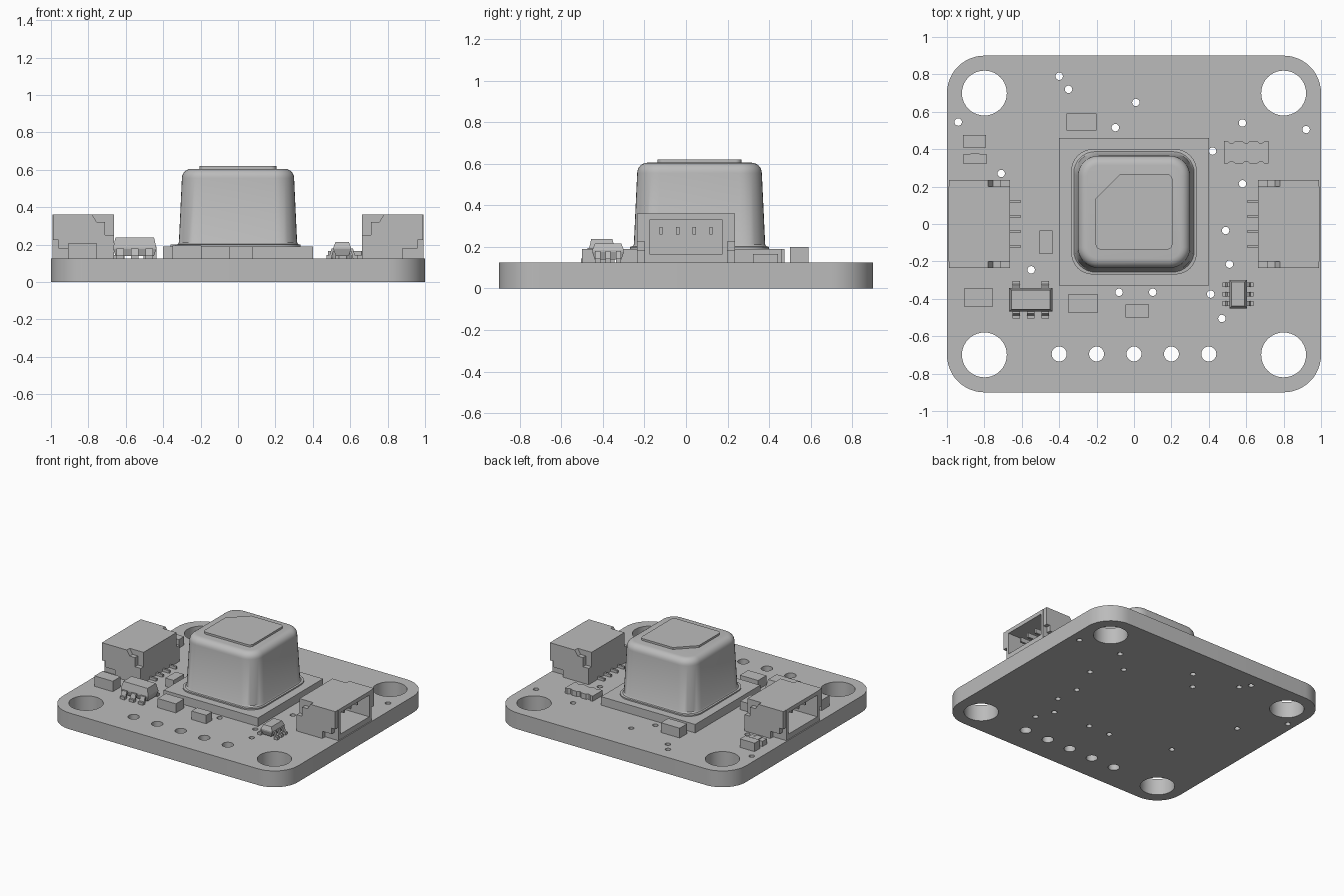
import bpy, bmesh, math
from mathutils import Vector

cube = bpy.data.objects.get("Cube")
if cube:
    bpy.data.objects.remove(cube, do_unlink=True)

GREY = (0.5, 0.5, 0.5, 1)
mat = bpy.data.materials.new("plain grey")
mat.use_nodes = True
mat.diffuse_color = GREY
mat.node_tree.nodes["Principled BSDF"].inputs["Base Color"].default_value = GREY

TOP = 0.125  # upper surface of the board


def finish(name, bm, smooth=False):
    bmesh.ops.recalc_face_normals(bm, faces=bm.faces)
    mesh = bpy.data.meshes.new(name)
    bm.to_mesh(mesh)
    bm.free()
    mesh.materials.append(mat)
    ob = bpy.data.objects.new(name, mesh)
    bpy.context.collection.objects.link(ob)
    if smooth:
        bpy.ops.object.select_all(action='DESELECT')
        ob.select_set(True)
        bpy.context.view_layer.objects.active = ob
        bpy.ops.object.shade_smooth_by_angle(angle=math.radians(35))
    return ob


def loft(bm, rings):
    """Bridge equal rings of points and cap both ends."""
    loops = [[bm.verts.new(p) for p in r] for r in rings]
    n = len(loops[0])
    for a, b in zip(loops, loops[1:]):
        for i in range(n):
            j = (i + 1) % n
            bm.faces.new((a[i], a[j], b[j], b[i]))
    bm.faces.new(loops[0])
    bm.faces.new(loops[-1])


def block(bm, x0, x1, y0, y1, z0, z1):
    rect = [(x0, y0), (x1, y0), (x1, y1), (x0, y1)]
    loft(bm, [[(x, y, z) for x, y in rect] for z in (z0, z1)])


def round_rect(hx, hy, r, steps=8):
    pts = []
    for k, (sx, sy) in enumerate(((1, 1), (-1, 1), (-1, -1), (1, -1))):
        for i in range(steps + 1):
            a = math.pi / 2 * (k + i / steps)
            pts.append((sx * (hx - r) + r * math.cos(a), sy * (hy - r) + r * math.sin(a)))
    return pts


def circle(x, y, r, n=32):
    return [(x + r * math.cos(math.tau * i / n), y + r * math.sin(math.tau * i / n)) for i in range(n)]


# Circuit board: one filled outline with mounting, header and via holes
loops = [round_rect(1, 0.9, 0.2, 12)]
loops += [circle(x, y, 0.12, 40) for x in (-0.8, 0.8) for y in (-0.7, 0.7)]
loops += [circle(0.2 * i, -0.695, 0.04) for i in range(-2, 3)]
vias = [(-.4, .79), (-.35, .72), (.01, .65), (-.1, .515), (-.94, .545), (.58, .54),
        (.92, .505), (.42, .39), (-.71, .27), (.58, .215), (.49, -.035), (.51, -.215),
        (-.55, -.245), (-.08, -.365), (.1, -.365), (.41, -.375), (.47, -.505)]
loops += [circle(x, y, 0.02, 16) for x, y in vias]
curve = bpy.data.curves.new("board_outline", 'CURVE')
curve.dimensions = '2D'
curve.fill_mode = 'BOTH'
curve.extrude = TOP / 2
for pts in loops:
    s = curve.splines.new('POLY')
    s.points.add(len(pts) - 1)
    for p, (x, y) in zip(s.points, pts):
        p.co = (x, y, 0, 1)
    s.use_cyclic_u = True
outline = bpy.data.objects.new("board_outline", curve)
bpy.context.collection.objects.link(outline)
flat = outline.evaluated_get(bpy.context.evaluated_depsgraph_get()).to_mesh()
bm = bmesh.new()
bm.from_mesh(flat)
bpy.data.objects.remove(outline, do_unlink=True)
bmesh.ops.remove_doubles(bm, verts=bm.verts, dist=1e-5)
bmesh.ops.translate(bm, verts=bm.verts, vec=(0, 0, TOP / 2))
finish("circuit_board", bm, True)

# Sensor: square base, drawn metal can with rounded edges, thin top label plate
CY = 0.065
bm = bmesh.new()
block(bm, -0.4, 0.4, CY - 0.395, CY + 0.395, TOP, 0.19)
finish("sensor_base", bm)

steps = [(0.335, 0.19), (0.335, 0.2), (0.322, 0.202), (0.316, 0.212)]
for i in range(7):
    a = math.pi / 2 * i / 6
    steps.append((0.25 + 0.05 * math.cos(a), 0.555 + 0.05 * math.sin(a)))
bm = bmesh.new()
loft(bm, [[(x, y + CY, z) for x, y in round_rect(h, h, min(0.115, h - 0.19))] for h, z in steps])
finish("sensor_can", bm, True)

plate = [p for p in round_rect(0.205, 0.202, 0.03) if not (p[0] < 0 and p[1] > 0)]
plate[9:9] = [(-0.075, 0.202), (-0.205, 0.072)]
bm = bmesh.new()
loft(bm, [[(x, y + CY, z) for x, y in plate] for z in (0.6, 0.62)])
finish("sensor_top_plate", bm, True)

# Side connectors: hollow shell, stepped cheeks, contacts and solder tails
cheek = [(0.99, 0.36), (0.78, 0.36), (0.755, 0.32), (0.71, 0.32), (0.71, 0.25), (0.662, 0.25),
         (0.662, TOP), (0.88, TOP), (0.88, 0.18), (0.96, 0.18), (0.96, 0.225), (0.99, 0.225)]


def yz_rect(x, hy, z0, z1):
    return [(x, -hy, z0), (x, hy, z0), (x, hy, z1), (x, -hy, z1)]


for side, s in (("left", 1), ("right", -1)):
    shell = bmesh.new()
    loft(shell, [yz_rect(0.662, 0.2, TOP, 0.36), yz_rect(0.992, 0.2, TOP, 0.36),
                 yz_rect(0.992, 0.175, 0.165, 0.33), yz_rect(0.71, 0.175, 0.165, 0.33)])
    for e in (-1, 1):
        loft(shell, [[(x, e * y, z) for x, z in cheek] for y in (0.2, 0.235)])
    pins = bmesh.new()
    for i in range(4):
        y = -0.12 + 0.08 * i
        block(pins, 0.71, 0.93, y - 0.008, y + 0.008, 0.26, 0.295)
        block(pins, 0.607, 0.662, y - 0.008, y + 0.008, TOP, 0.145)
    for name, bm in (("connector_shell", shell), ("connector_pins", pins)):
        bmesh.ops.scale(bm, verts=bm.verts, vec=(s, 1, 1))
        finish(side + "_" + name, bm)

# Plain chip capacitors: x0, x1, y0, y1, top
caps = [(-.36, -.2, .5, .59, .2), (-.91, -.755, -.44, -.345, .205),
        (-.35, -.195, -.475, -.375, .195), (-.045, .08, -.5, -.43, .19),
        (-.505, -.435, -.16, -.035, .19), (-.915, -.79, .41, .475, .19)]
for i, (x0, x1, y0, y1, z) in enumerate(caps, 1):
    bm = bmesh.new()
    block(bm, x0, x1, y0, y1, TOP, z)
    finish(f"chip_capacitor_{i}", bm)

# Small resistor with end terminals
bm = bmesh.new()
block(bm, -0.875, -0.825, 0.32, 0.377, TOP, 0.17)
for x in (-0.893, -0.807):
    block(bm, x - 0.019, x + 0.019, 0.322, 0.375, TOP, 0.165)
finish("chip_resistor", bm)

# Resistor array with scalloped long edges
bm = bmesh.new()
edge = []
for i in range(25):
    x = -0.118 + 0.236 * i / 24
    edge.append((x, 0.06 - 0.012 * max(0, -math.cos(math.tau * i / 8))))
ring = edge + [(x, -y) for x, y in reversed(edge)]
loft(bm, [[(x + 0.6, y + 0.383, z) for x, y in ring] for z in (TOP, 0.165)])
finish("resistor_array", bm)

# Gull-wing chips: bevelled body with bent legs
LEG = [(-.01, .18), (.014, .18), (.024, .145), (.04, .145), (.04, TOP),
       (.014, TOP), (.006, .163), (-.01, .163)]


def gull_chip(name, centre, hx, hy, top, legs, width):
    cx, cy = centre
    bm = bmesh.new()
    sizes = [(0.012, 0.14), (0, 0.175), (0, 0.185), (0.012, top)]
    loft(bm, [[(cx + sx * (hx - d), cy + sy * (hy - d), z)
               for sx, sy in ((-1, -1), (1, -1), (1, 1), (-1, 1))] for d, z in sizes])
    finish(name + "_body", bm)
    bm = bmesh.new()
    for (ox, oy), (dx, dy) in legs:
        out, across = Vector((dx, dy, 0)), Vector((-dy, dx, 0)) * width / 2
        root = Vector((cx + ox, cy + oy, 0))
        loft(bm, [[root + out * d + across * k + Vector((0, 0, z)) for d, z in LEG] for k in (-1, 1)])
    finish(name + "_legs", bm)


legs = [((x, -0.06), (0, -1)) for x in (-0.078, 0, 0.078)]
legs += [((x, 0.06), (0, 1)) for x in (-0.078, 0.078)]
gull_chip("regulator", (-0.552, -0.405), 0.115, 0.063, 0.238, legs, 0.04)
legs = [((s * 0.043, y), (s, 0)) for s in (-1, 1) for y in (-0.05, 0, 0.05)]
gull_chip("level_shifter", (0.557, -0.375), 0.047, 0.076, 0.215, legs, 0.025)
